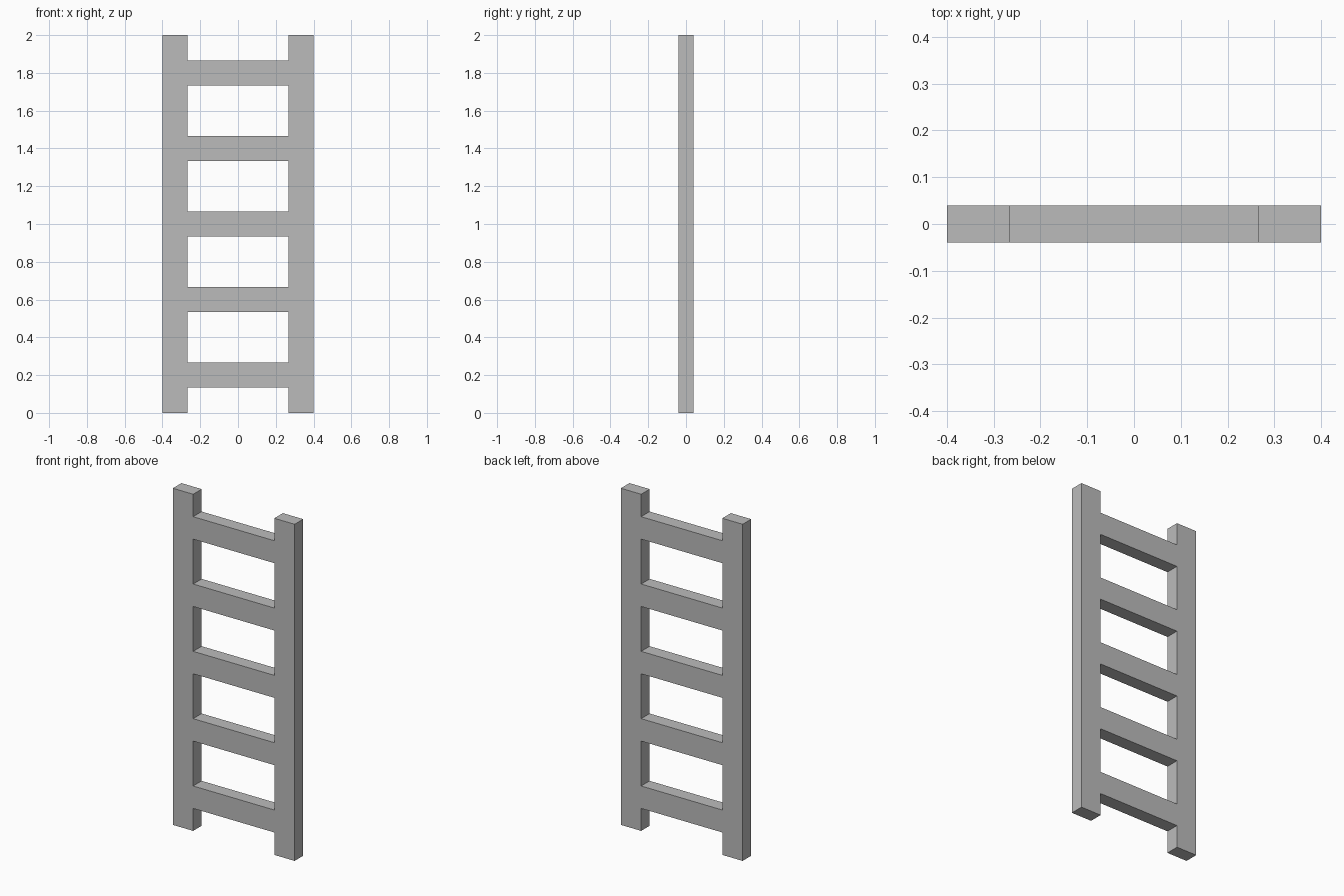
import bpy
import bmesh
from mathutils import Vector

cube = bpy.data.objects.get("Cube")
if cube:
    bpy.data.objects.remove(cube, do_unlink=True)

HEIGHT, HALF_WIDTH, DEPTH = 2.0, 0.4, 0.08
BAR = 2 / 15              # width of the rails and height of the rungs
RUNGS = 5
INNER = HALF_WIDTH - BAR  # inner edge of each rail

# Plain grey material
grey = bpy.data.materials.new("plain_grey")
grey.use_nodes = True
colour = (0.5, 0.5, 0.5, 1)
grey.diffuse_color = colour
grey.node_tree.nodes["Principled BSDF"].inputs["Base Color"].default_value = colour

# Heights where rungs begin and end
pitch = HEIGHT / RUNGS
levels = [0.0]
for i in range(RUNGS):
    centre = (i + 0.5) * pitch
    levels += [centre - BAR / 2, centre + BAR / 2]
levels.append(HEIGHT)

# Flat front pattern: both rails are full height, rungs fill every other band
bm = bmesh.new()


def panel(x0, x1, z0, z1):
    corners = [(x0, z0), (x1, z0), (x1, z1), (x0, z1)]
    bm.faces.new([bm.verts.new((x, -DEPTH / 2, z)) for x, z in corners])


for band, (z0, z1) in enumerate(zip(levels, levels[1:])):
    panel(-HALF_WIDTH, -INNER, z0, z1)
    panel(INNER, HALF_WIDTH, z0, z1)
    if band % 2:
        panel(-INNER, INNER, z0, z1)
bmesh.ops.remove_doubles(bm, verts=bm.verts[:], dist=0.0001)

# Thicken the pattern into one solid frame with flush joints
result = bmesh.ops.extrude_face_region(bm, geom=bm.faces[:], use_keep_orig=True)
back = [v for v in result["geom"] if isinstance(v, bmesh.types.BMVert)]
bmesh.ops.translate(bm, verts=back, vec=Vector((0, DEPTH, 0)))
bmesh.ops.recalc_face_normals(bm, faces=bm.faces[:])

mesh = bpy.data.meshes.new("ladder_frame")
bm.to_mesh(mesh)
bm.free()
mesh.materials.append(grey)
ladder = bpy.data.objects.new("ladder_frame", mesh)
bpy.context.collection.objects.link(ladder)
